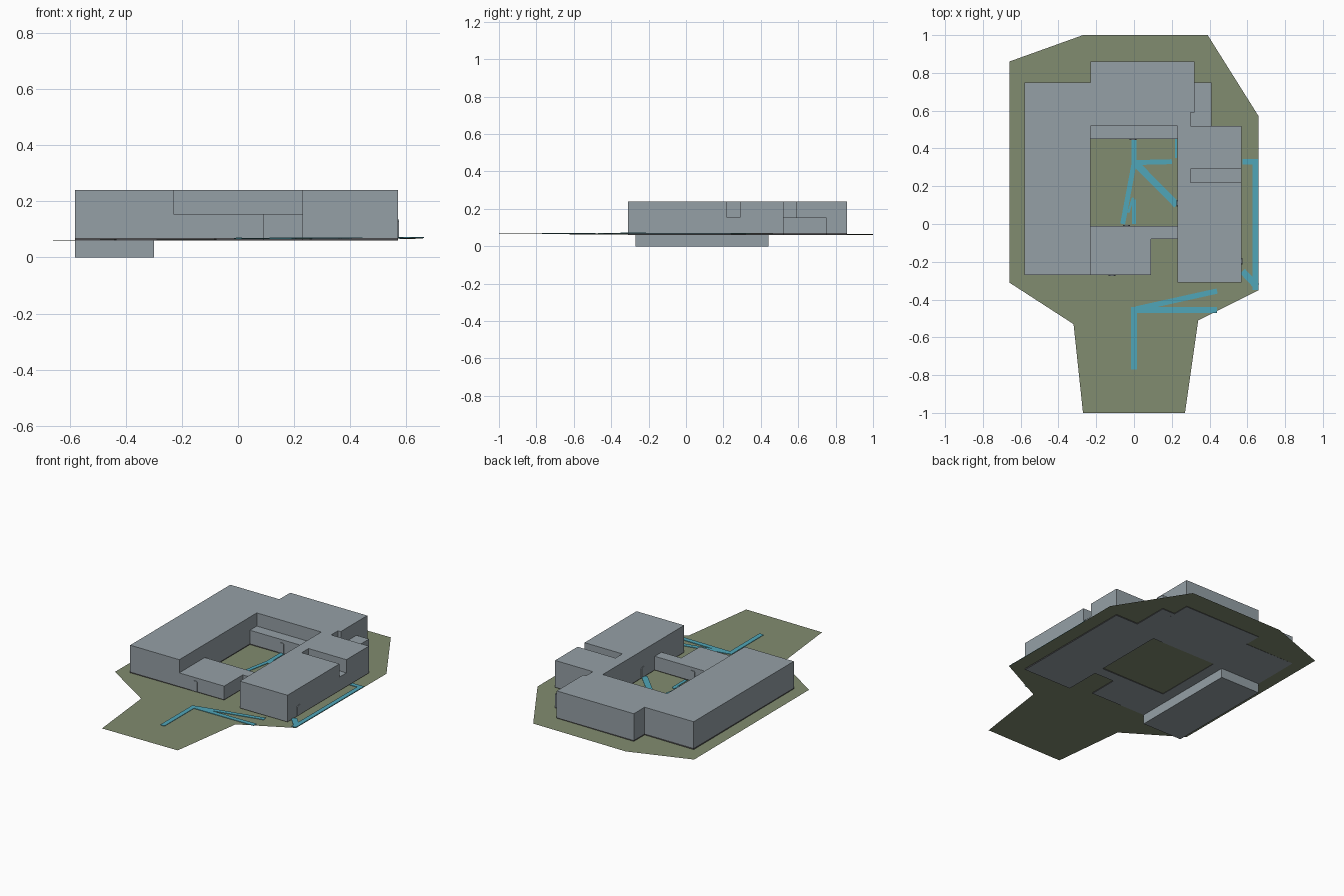
import bpy, bmesh, math
from mathutils import Matrix, Vector

if "Cube" in bpy.data.objects:
    bpy.data.objects.remove(bpy.data.objects["Cube"])

BASE, LOW, HIGH = 0.07, 0.155, 0.24


def material(name, color):
    m = bpy.data.materials.new(name)
    m.diffuse_color = (*color, 1)
    m.use_nodes = True
    m.node_tree.nodes["Principled BSDF"].inputs["Base Color"].default_value = m.diffuse_color
    return m


WALL = material("grey_wall", (0.30, 0.35, 0.38))
DARK = material("dark_base", (0.07, 0.07, 0.075))
GRASS = material("grass_green", (0.22, 0.26, 0.16))
BLUE = material("path_blue", (0.08, 0.38, 0.48))


def ground_z(x, y):
    return 0.0645 + 0.005 * x - 0.002 * y


def finish(bm, name, *mats):
    mesh = bpy.data.meshes.new(name)
    bm.to_mesh(mesh)
    bm.free()
    for m in mats:
        mesh.materials.append(m)
    obj = bpy.data.objects.new(name, mesh)
    bpy.context.collection.objects.link(obj)
    return obj


def prism(bm, pts, z0, z1, matrix=Matrix()):
    """Closed block over a counter-clockwise outline."""
    lo = [bm.verts.new(matrix @ Vector((x, y, z0))) for x, y in pts]
    hi = [bm.verts.new(matrix @ Vector((x, y, z1))) for x, y in pts]
    bm.faces.new(hi)
    bm.faces.new(lo[::-1])
    for i in range(len(pts)):
        j = (i + 1) % len(pts)
        bm.faces.new((lo[i], lo[j], hi[j], hi[i]))


def block(name, pts, z0, z1, mat=WALL):
    bm = bmesh.new()
    prism(bm, pts, z0, z1)
    return finish(bm, name, mat)


def rect(x0, x1, y0, y1):
    return [(x0, y0), (x1, y0), (x1, y1), (x0, y1)]


def sheet(name, loops, mat):
    """Gently tilted surface; loops after the first are holes."""
    bm = bmesh.new()
    for pts in loops:
        vs = [bm.verts.new((x, y, 0)) for x, y in pts]
        for i in range(len(vs)):
            bm.edges.new((vs[i - 1], vs[i]))
    bmesh.ops.triangle_fill(bm, edges=bm.edges[:], use_beauty=True, normal=(0, 0, 1))
    for f in bm.faces:
        f.normal_update()
        if f.normal.z < 0:
            f.normal_flip()
    for v in bm.verts:
        v.co.z = ground_z(v.co.x, v.co.y)
    return finish(bm, name, mat)


# Outlines
footprint = [(-0.58, -0.27), (0.09, -0.27), (0.09, -0.08), (0.23, -0.08),
             (0.23, -0.31), (0.57, -0.31), (0.57, 0.52), (0.41, 0.52),
             (0.41, 0.75), (0.32, 0.75), (0.32, 0.86), (-0.23, 0.86),
             (-0.23, 0.75), (-0.58, 0.75)]
court = rect(-0.23, 0.23, -0.01, 0.45)
site = [(-0.27, 1), (-0.66, 0.86), (-0.66, -0.31), (-0.32, -0.53), (-0.27, -1),
        (0.27, -1), (0.34, -0.51), (0.66, -0.35), (0.66, 0.57), (0.39, 1)]

# Ground around the building and inside the courtyard
sheet("ground", [site, footprint], GRASS)
sheet("courtyard_lawn", [court], GRASS)

# Tall wings in a U with a roof notch on the east side
tall = [(-0.58, -0.27), (-0.23, -0.27), (-0.23, 0.52), (0.23, 0.52),
        (0.23, -0.31), (0.57, -0.31), (0.57, 0.22), (0.30, 0.22),
        (0.30, 0.29), (0.57, 0.29), (0.57, 0.52), (0.30, 0.52),
        (0.30, 0.59), (0.32, 0.59), (0.32, 0.86), (-0.23, 0.86),
        (-0.23, 0.75), (-0.58, 0.75)]
south = [(-0.23, -0.27), (0.09, -0.27), (0.09, -0.08), (0.23, -0.08),
         (0.23, -0.01), (-0.23, -0.01)]
annex = [(0.30, 0.52), (0.41, 0.52), (0.41, 0.75), (0.32, 0.75),
         (0.32, 0.59), (0.30, 0.59)]
north = rect(-0.23, 0.23, 0.45, 0.52)
notch = rect(0.30, 0.57, 0.22, 0.29)
parts = [("tall_wings", tall, HIGH), ("south_low_wing", south, LOW),
         ("northeast_annex", annex, LOW), ("north_low_strip", north, LOW),
         ("east_notch_floor", notch, LOW)]
for name, pts, top in parts:
    block(name, pts, BASE, top)

# Dark plinth under every part, grey on its underside
bm = bmesh.new()
for name, pts, top in parts:
    prism(bm, pts, 0.06, BASE)
bm.normal_update()
for f in bm.faces:
    f.material_index = 0 if abs(f.normal.z) < 0.5 else 1
finish(bm, "plinth", DARK, WALL)

# Basement under the west wing
block("basement", rect(-0.58, -0.30, -0.27, 0.44), 0, 0.06)

# Doors: thin plates with clipped top corners (x, y, turn about z)
door = [(-0.018, 0.07), (0.018, 0.07), (0.018, 0.128), (0.011, 0.135),
        (-0.011, 0.135), (-0.018, 0.128)]
stand = Matrix.Rotation(math.pi / 2, 4, 'X')
for name, x, y, turn in [("front_door", -0.117, -0.27, 0),
                         ("east_door", 0.57, -0.197, 90),
                         ("courtyard_north_door", -0.005, 0.45, 0),
                         ("courtyard_south_door", -0.04, -0.01, 180),
                         ("courtyard_east_door", 0.23, 0.11, -90)]:
    bm = bmesh.new()
    prism(bm, door, -0.001, 0.004, Matrix.Translation((x, y, 0))
          @ Matrix.Rotation(math.radians(turn), 4, 'Z') @ stand)
    finish(bm, name, WALL)

# Footpaths: flat strips laid on the ground (start, end, width)
strips = [((0, -0.77), (0, -0.44), 0.03),
          ((0, -0.455), (0.44, -0.455), 0.03),
          ((0.01, -0.45), (0.44, -0.355), 0.028),
          ((0.575, 0.33), (0.66, 0.33), 0.028),
          ((0.643, 0.34), (0.643, -0.35), 0.03),
          ((0.575, -0.25), (0.65, -0.33), 0.035),
          ((0, 0.45), (0, 0.31), 0.028),
          ((0, 0.325), (0.20, 0.33), 0.026),
          ((0.01, 0.32), (0.227, 0.10), 0.036),
          ((0, 0.32), (-0.06, 0), 0.026),
          ((0, 0.13), (0, 0), 0.02),
          ((-0.005, 0.14), (-0.03, 0.06), 0.012),
          ((0.223, 0.35), (0.223, 0.45), 0.01)]
bm = bmesh.new()
for a, b, w in strips:
    a, b = Vector(a), Vector(b)
    d = (b - a).normalized() * w / 2
    n = Vector((-d.y, d.x))
    first = len(bm.verts)
    prism(bm, [a - n, b - n, b + n, a + n], 0.001, 0.004)
    bm.verts.ensure_lookup_table()
    for v in bm.verts[first:]:
        v.co.z += ground_z(v.co.x, v.co.y)
finish(bm, "footpaths", BLUE)
